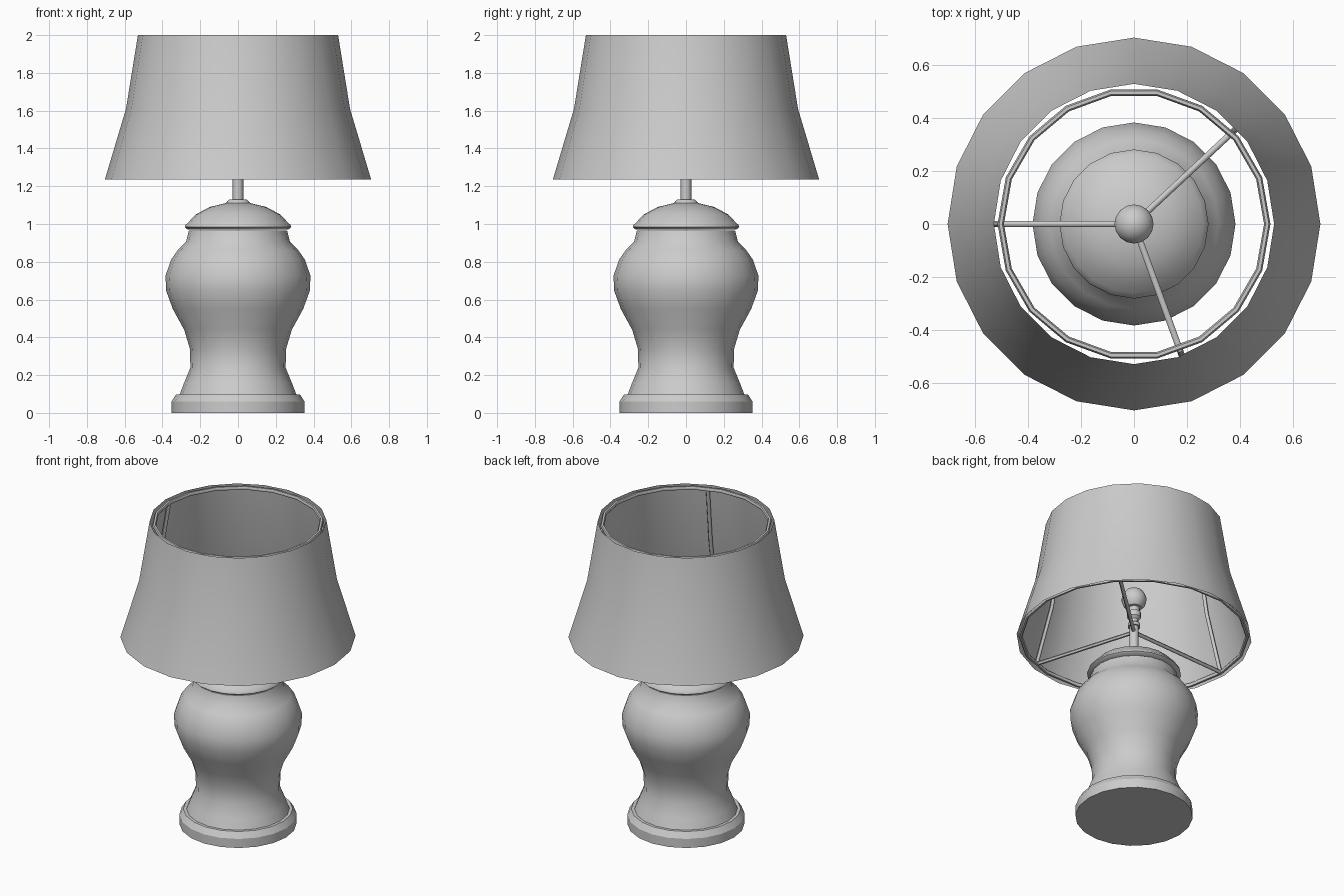
import bpy, bmesh
from math import pi, cos, sin, radians

if "Cube" in bpy.data.objects:
    bpy.data.objects.remove(bpy.data.objects["Cube"])


def finish(obj, angle=40):
    bpy.ops.object.select_all(action='DESELECT')
    obj.select_set(True)
    bpy.context.view_layer.objects.active = obj
    bpy.ops.object.shade_smooth_by_angle(angle=radians(angle))


def lathe(name, profile, sides=20, angle=40):
    """Spin an (r, z) profile around the z axis."""
    bm = bmesh.new()
    vs = [bm.verts.new((r, 0, z)) for r, z in profile]
    es = [bm.edges.new(p) for p in zip(vs, vs[1:])]
    bmesh.ops.spin(bm, geom=vs + es, cent=(0, 0, 0), axis=(0, 0, 1),
                   angle=2 * pi, steps=sides)
    bmesh.ops.remove_doubles(bm, verts=bm.verts, dist=0.0005)
    bmesh.ops.recalc_face_normals(bm, faces=bm.faces)
    me = bpy.data.meshes.new(name)
    bm.to_mesh(me)
    bm.free()
    obj = bpy.data.objects.new(name, me)
    bpy.context.collection.objects.link(obj)
    finish(obj, angle)


def wire(name, points, radius=0.012, closed=False):
    """Round wire along a path, turned into a mesh."""
    cu = bpy.data.curves.new(name, 'CURVE')
    cu.dimensions = '3D'
    cu.bevel_depth = radius
    cu.bevel_resolution = 1
    cu.use_fill_caps = True
    sp = cu.splines.new('POLY')
    sp.points.add(len(points) - 1)
    for p, co in zip(sp.points, points):
        p.co = (*co, 1)
    sp.use_cyclic_u = closed
    tmp = bpy.data.objects.new(name + "_path", cu)
    bpy.context.collection.objects.link(tmp)
    deps = bpy.context.evaluated_depsgraph_get()
    me = bpy.data.meshes.new_from_object(tmp.evaluated_get(deps))
    bpy.data.objects.remove(tmp)
    obj = bpy.data.objects.new(name, me)
    bpy.context.collection.objects.link(obj)
    finish(obj, 60)


def polar(r, a, z):
    return (r * cos(radians(a)), r * sin(radians(a)), z)


# Foot disc
lathe("foot", [(0, 0), (0.352, 0), (0.352, 0.06), (0.328, 0.098), (0, 0.098)], angle=25)

# Urn body
lathe("urn_body", [(0, 0.095), (0.31, 0.095), (0.285, 0.16), (0.252, 0.24), (0.255, 0.34),
                   (0.285, 0.44), (0.345, 0.55), (0.38, 0.645), (0.384, 0.725),
                   (0.355, 0.81), (0.32, 0.86), (0.275, 0.905), (0.26, 0.965), (0, 0.965)])

# Lid with rolled lip
lathe("lid", [(0, 0.97), (0.265, 0.97), (0.282, 0.983), (0.278, 0.995), (0.262, 1.01),
              (0.225, 1.05), (0.15, 1.09), (0.06, 1.112), (0, 1.112)])

# Collar on top of the lid
lathe("collar", [(0.068, 1.105), (0.062, 1.115), (0.045, 1.13), (0, 1.13)], 16)

# Stem, socket and bulb
lathe("stem", [(0, 1.12), (0.028, 1.12), (0.028, 1.32), (0, 1.32)], 12)
lathe("socket", [(0, 1.31), (0.038, 1.31), (0.038, 1.33), (0.026, 1.34), (0.026, 1.36),
                 (0.042, 1.375), (0.042, 1.41), (0, 1.41)], 12)
bulb = [(0, 1.405), (0.03, 1.405), (0.034, 1.44)]
bulb += [(0.075 * cos(radians(a)), 1.50 + 0.075 * sin(radians(a))) for a in range(-50, 90, 20)]
lathe("bulb", bulb + [(0, 1.575)], 16)

# Flared shade
lathe("shade", [(0.705, 1.235), (0.593, 1.61), (0.53, 2.0)])

# Wire frame: two hoops, three ribs and spokes
for name, r, z in (("bottom_hoop", 0.68, 1.25), ("top_hoop", 0.504, 1.985)):
    wire(name, [polar(r, a, z) for a in range(0, 360, 20)], closed=True)
for i, a in enumerate((180, 43, -70)):
    wire(f"spoke_{i}", [polar(0.01, a, 1.275), polar(0.675, a, 1.25)])
    wire(f"rib_{i}", [polar(0.675, a, 1.25), polar(0.57, a, 1.61), polar(0.504, a, 1.985)])
